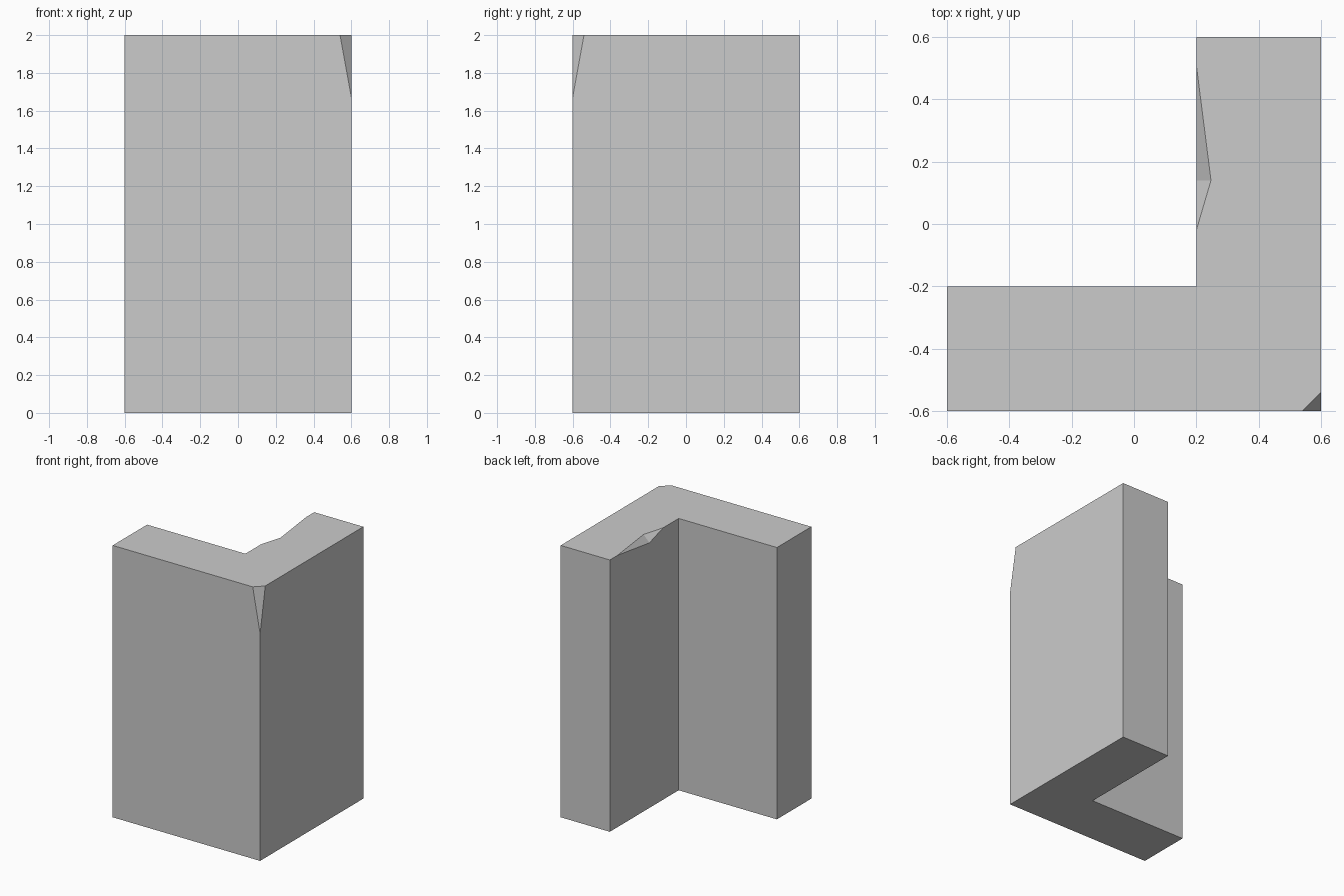
import bpy
import bmesh

if "Cube" in bpy.data.objects:
    bpy.data.objects.remove(bpy.data.objects["Cube"])


def make_object(name, bm):
    bmesh.ops.recalc_face_normals(bm, faces=bm.faces[:])
    mesh = bpy.data.meshes.new(name)
    bm.to_mesh(mesh)
    bm.free()
    obj = bpy.data.objects.new(name, mesh)
    bpy.context.collection.objects.link(obj)
    return obj


def prism(name, profile, height):
    bm = bmesh.new()
    base = bm.faces.new([bm.verts.new((x, y, 0)) for x, y in profile])
    top = bmesh.ops.extrude_face_region(bm, geom=[base], use_keep_orig=True)
    verts = [v for v in top["geom"] if isinstance(v, bmesh.types.BMVert)]
    bmesh.ops.translate(bm, verts=verts, vec=(0, 0, height))
    return make_object(name, bm)


def chip(target, name, points):
    """Cut away the convex hull of the points from the target."""
    bm = bmesh.new()
    verts = [bm.verts.new(p) for p in points]
    hull = bmesh.ops.convex_hull(bm, input=verts)
    cutter = make_object(name, bm)
    cutter.hide_render = True
    mod = target.modifiers.new(name, 'BOOLEAN')
    mod.operation = 'DIFFERENCE'
    mod.solver = 'EXACT'
    mod.object = cutter
    bpy.context.view_layer.objects.active = target
    bpy.ops.object.modifier_apply(modifier=name)
    bpy.data.objects.remove(cutter)


# L-shaped wall corner
wall = prism("corner_wall", [(-0.6, -0.6), (0.6, -0.6), (0.6, 0.6),
                             (0.2, 0.6), (0.2, -0.2), (-0.6, -0.2)], 2.0)

# Broken outer top corner; the last point lies outside the wall
chip(wall, "outer_chip", [(0.54, -0.6, 2), (0.6, -0.54, 2),
                          (0.6, -0.6, 1.67), (0.75, -0.75, 2.2)])

# Shallow nick in the inner top edge
chip(wall, "inner_chip", [(0.2, 0.51, 2), (0.2, -0.02, 2), (0.247, 0.14, 2),
                          (0.2, 0.14, 1.95), (0.1, 0.14, 2.1)])
